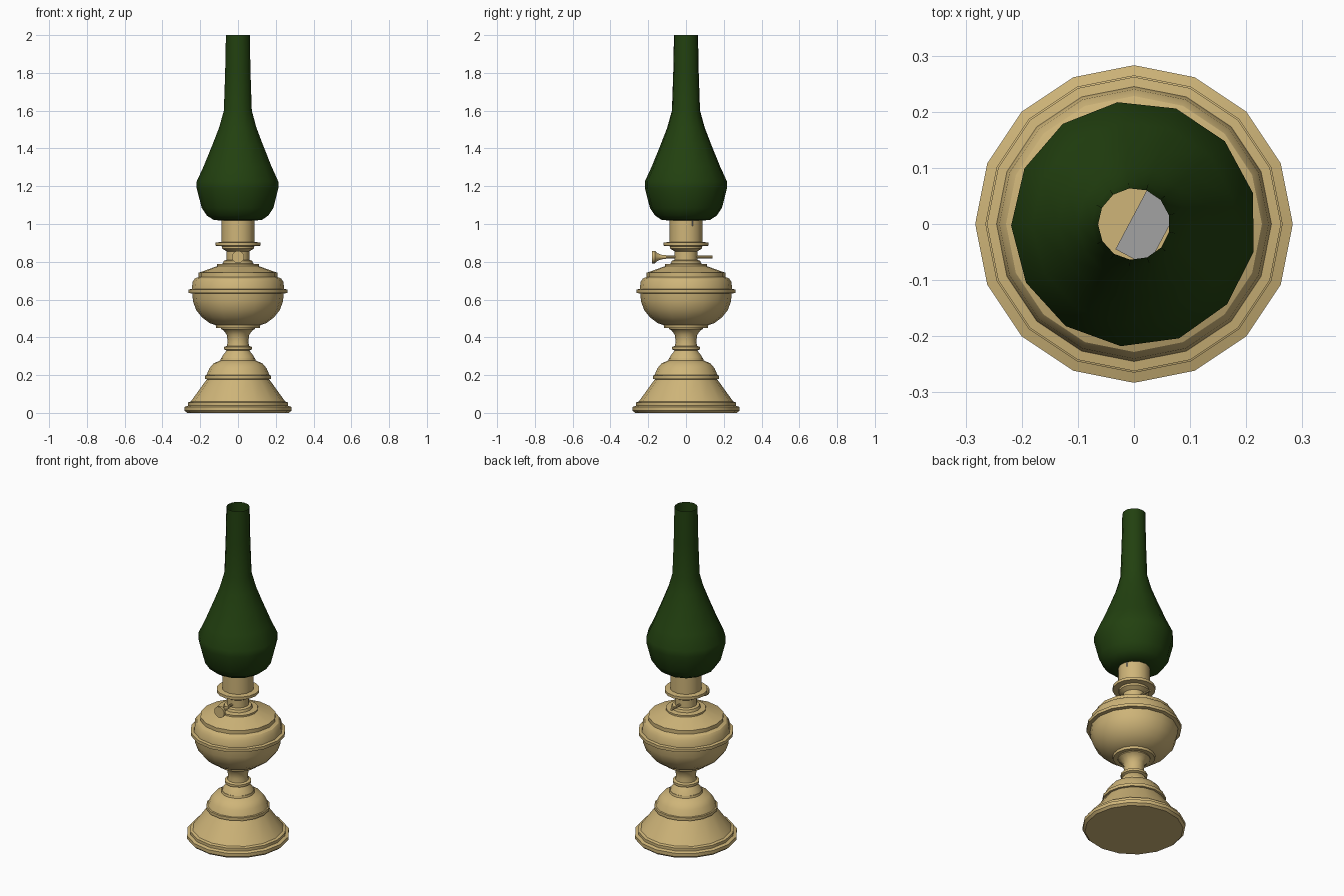
import bpy, bmesh, math
from mathutils import Matrix

cube = bpy.data.objects.get("Cube")
if cube:
    bpy.data.objects.remove(cube, do_unlink=True)


def material(name, color):
    m = bpy.data.materials.new(name)
    m.use_nodes = True
    m.diffuse_color = (*color, 1)
    m.node_tree.nodes["Principled BSDF"].inputs["Base Color"].default_value = (*color, 1)
    return m


brass = material("brass", (0.62, 0.46, 0.19))
glass = material("green glass", (0.016, 0.052, 0.005))
cotton = material("grey wick", (0.36, 0.36, 0.36))


def finish(name, bm, mat, angle=30):
    mesh = bpy.data.meshes.new(name)
    bm.to_mesh(mesh)
    bm.free()
    mesh.materials.append(mat)
    ob = bpy.data.objects.new(name, mesh)
    bpy.context.collection.objects.link(ob)
    bpy.ops.object.select_all(action='DESELECT')
    ob.select_set(True)
    bpy.context.view_layer.objects.active = ob
    bpy.ops.object.shade_smooth_by_angle(angle=math.radians(angle))
    return ob


def lathe(name, profile, mat, sides=16, phase=0, caps=True, angle=30, matrix=None):
    """Turn (radius, height) points, listed bottom to top, about the z axis."""
    bm = bmesh.new()
    turns = [math.radians(phase) + math.tau * i / sides for i in range(sides)]
    rings = [[bm.verts.new((r * math.cos(a), r * math.sin(a), z)) for a in turns]
             for r, z in profile]
    for low, high in zip(rings, rings[1:]):
        for i in range(sides):
            j = (i + 1) % sides
            bm.faces.new((low[i], low[j], high[j], high[i]))
    if caps:
        bm.faces.new(rings[0][::-1])
        bm.faces.new(rings[-1])
    if matrix:
        bm.transform(matrix)
    return finish(name, bm, mat, angle)


# Stepped bell foot
lathe("base", [(.27, 0), (.283, .012), (.283, .032), (.265, .038), (.265, .055),
               (.25, .06), (.165, .178), (.175, .18), (.175, .198), (.167, .2),
               (.152, .235), (.13, .262), (.093, .278), (.09, .29)], brass)

# Narrow stem with a collar
lathe("stem", [(.09, .285), (.08, .305), (.06, .33), (.073, .336), (.073, .35),
               (.058, .355), (.055, .38), (.06, .415), (.078, .438), (.09, .445),
               (.09, .455)], brass)

# Fuel bowl
lathe("fuel_bowl", [(.115, .45), (.118, .464), (.15, .475), (.19, .505), (.222, .545),
                    (.238, .59), (.242, .632), (.262, .635), (.262, .653), (.245, .656),
                    (.24, .695), (.228, .712), (.208, .72), (.208, .742), (.11, .777),
                    (.11, .787), (.08, .79), (.075, .805), (.06, .81)], brass)

# Burner with gallery ring and sleeve
lathe("burner", [(.06, .8), (.06, .855), (.085, .87), (.085, .882), (.118, .885),
                 (.118, .902), (.087, .905), (.087, 1.025)], brass)

# Wick control: shaft through the burner and flared knob at the front
forward = Matrix.Translation((0, 0, .825)) @ Matrix.Rotation(math.pi / 2, 4, 'X')
lathe("wick_shaft", [(.007, -.14), (.007, .13)], brass, sides=8, matrix=forward)
lathe("wick_knob", [(.01, .105), (.012, .13), (.02, .15), (.033, .165), (.033, .18)],
      brass, matrix=forward)

# Flat wick inside the chimney
bm = bmesh.new()
bmesh.ops.create_cube(bm, size=1, matrix=Matrix.Translation((.025, -.005, 1.02))
                      @ Matrix.Rotation(math.radians(-28), 4, 'Z')
                      @ Matrix.Diagonal((.065, .125, .06, 1)))
finish("wick", bm, cotton)

# Glass chimney, open at the top
lathe("chimney", [(.088, 1.018), (.13, 1.022), (.165, 1.045), (.192, 1.085), (.219, 1.19),
                  (.219, 1.225), (.182, 1.305), (.135, 1.42), (.1, 1.51), (.075, 1.6),
                  (.068, 1.8), (.064, 2)], glass, sides=13, phase=97.7, caps=False, angle=45)
